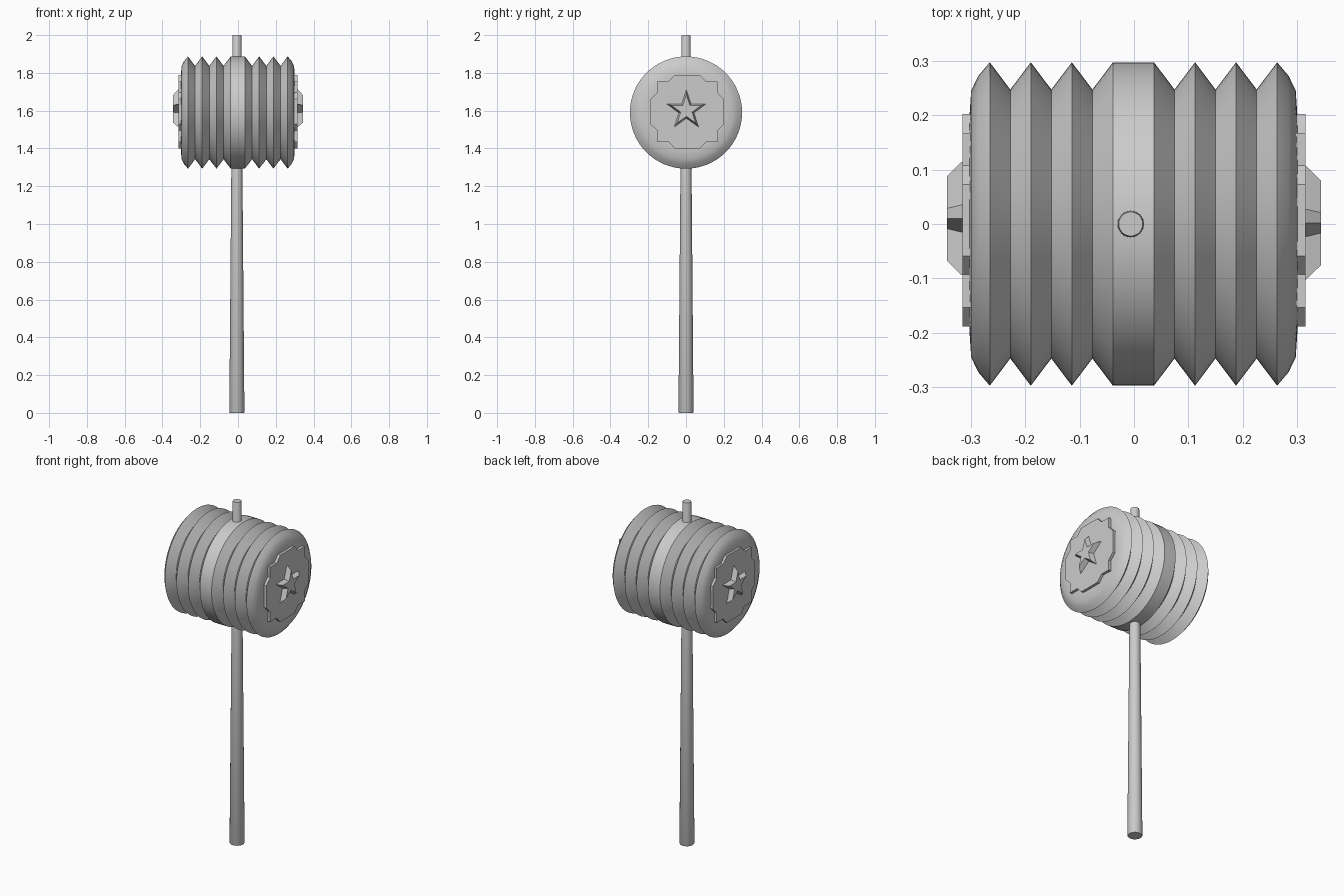
import bpy
import bmesh
from math import sin, cos, pi, radians

cube = bpy.data.objects.get("Cube")
if cube:
    bpy.data.objects.remove(cube, do_unlink=True)

grey = bpy.data.materials.new("plain grey")
grey.use_nodes = True
colour = (0.6, 0.6, 0.6, 1)
grey.diffuse_color = colour
grey.node_tree.nodes["Principled BSDF"].inputs["Base Color"].default_value = colour

HEAD_Z = 1.59


def loft(name, rings, smooth=None):
    """Skin a list of equal point rings and cap both ends."""
    bm = bmesh.new()
    rows = [[bm.verts.new(p) for p in ring] for ring in rings]
    n = len(rows[0])
    for a, b in zip(rows, rows[1:]):
        for i in range(n):
            j = (i + 1) % n
            bm.faces.new((a[i], a[j], b[j], b[i]))
    bm.faces.new(rows[0])
    bm.faces.new(rows[-1])
    bmesh.ops.recalc_face_normals(bm, faces=bm.faces)
    mesh = bpy.data.meshes.new(name)
    bm.to_mesh(mesh)
    bm.free()
    mesh.materials.append(grey)
    obj = bpy.data.objects.new(name, mesh)
    bpy.context.collection.objects.link(obj)
    if smooth:
        bpy.ops.object.select_all(action="DESELECT")
        obj.select_set(True)
        bpy.context.view_layer.objects.active = obj
        bpy.ops.object.shade_smooth_by_angle(angle=radians(smooth))
    return obj


def circle(r, n):
    return [(r * cos(2 * pi * i / n), r * sin(2 * pi * i / n)) for i in range(n)]


# Handle: long round stick, thicker at the bottom
loft("handle", [[(x - 0.006, y, z) for x, y in circle(r, 32)]
                for z, r in [(0, 0.038), (0.004, 0.04), (1.996, 0.0235), (2, 0.022)]], 40)

# Head: pleated bellows around a flat middle collar, with rounded ends
RIDGE, VALLEY, STEP = 0.297, 0.247, 0.0377
half = [(STEP * k, RIDGE if k % 2 else VALLEY) for k in range(1, 8)]
half += [(0.285, 0.272), (0.298, 0.245), (0.301, 0.2)]
profile = [(-x, r) for x, r in reversed(half)] + half
loft("bellows_head", [[(x - 0.001, y, HEAD_Z + z) for y, z in circle(r, 64)]
                      for x, r in profile], 45)

# Badge outline: one corner, turned four times
corner = [(0.195, 0.066), (0.16, 0.1), (0.16, 0.16), (0.1, 0.16), (0.066, 0.195)]
badge = []
for _ in range(4):
    badge += corner
    corner = [(-z, y) for y, z in corner]

# Star outline, point up
star = [((0.109 if i % 2 == 0 else 0.0425) * sin(pi * i / 5),
         (0.109 if i % 2 == 0 else 0.0425) * cos(pi * i / 5)) for i in range(10)]

# Badge and raised bevelled star on each end
for side, label, star_y in [(1, "left", 0.002), (-1, "right", 0.01)]:
    loft(label + "_badge", [[(side * x, y + 0.007, HEAD_Z + 0.005 + z) for y, z in badge]
                            for x in (0.29, 0.315)])
    loft(label + "_star", [[(side * x, y * s + star_y, HEAD_Z + 0.012 + z * s) for y, z in star]
                           for x, s in [(0.31, 1), (0.317, 1), (0.343, 0.75)]])
